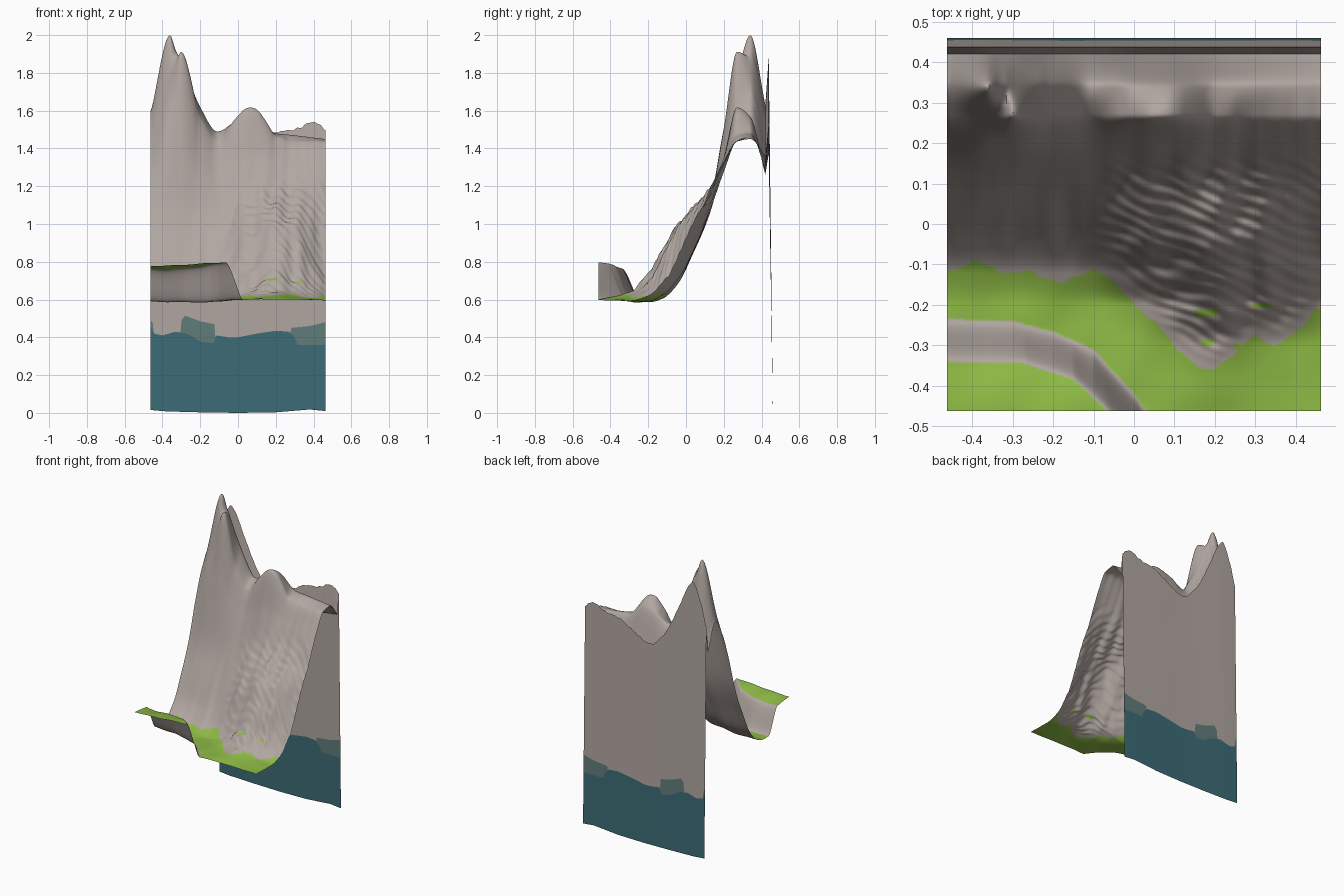
import bpy
import math
from mathutils import Vector, noise

if "Cube" in bpy.data.objects:
    bpy.data.objects.remove(bpy.data.objects["Cube"])

HALF = 0.462


def material(name, rgb):
    m = bpy.data.materials.new(name)
    m.diffuse_color = (*rgb, 1)
    m.use_nodes = True
    m.node_tree.nodes["Principled BSDF"].inputs["Base Color"].default_value = m.diffuse_color
    return m


rock = material("rock", (0.44, 0.385, 0.355))
grass = material("grass", (0.275, 0.50, 0.06))
water = material("deep_teal", (0.046, 0.15, 0.182))
mist = material("pale_teal", (0.12, 0.205, 0.2))


def curve(xs, ys, x):
    """Smooth curve through points that never overshoots them."""
    x = min(max(x, xs[0]), xs[-1])
    i = 0
    while i < len(xs) - 2 and x > xs[i + 1]:
        i += 1

    def slope(k):
        return (ys[k + 1] - ys[k]) / (xs[k + 1] - xs[k])

    def tangent(k):
        if k == 0:
            return slope(0)
        if k == len(xs) - 1:
            return slope(k - 1)
        a, b = slope(k - 1), slope(k)
        return 0 if a * b <= 0 else 2 * a * b / (a + b)

    h = xs[i + 1] - xs[i]
    t = (x - xs[i]) / h
    return ((2*t**3 - 3*t*t + 1) * ys[i] + (t**3 - 2*t*t + t) * h * tangent(i)
            + (3*t*t - 2*t**3) * ys[i + 1] + (t**3 - t*t) * h * tangent(i + 1))


def line(points, x):
    """Straight interpolation along (x, value) points."""
    for (xa, a), (xb, b) in zip(points, points[1:]):
        if x <= xb:
            return a + (b - a) * max(0, x - xa) / (xb - xa)
    return points[-1][1]


def step(t):
    t = min(max(t, 0), 1)
    return t * t * (3 - 2 * t)


# Mountain cross-sections: height at each depth, from valley to back ditch
DEPTHS = [-.46, -.3, -.2, -.12, -.04, .04, .12, .2, .27, .34, .42]
STATIONS = [-.46, -.36, -.33, -.3, -.2, -.11, 0, .08, .2, .3, .46]
SECTIONS = [
    [.59, .59, .59, .61, .69, .85, 1.04, 1.31, 1.50, 1.60, 1.42],
    [.59, .585, .585, .61, .69, .86, 1.07, 1.50, 1.78, 2.00, 1.63],
    [.59, .585, .585, .61, .69, .86, 1.08, 1.51, 1.85, 1.92, 1.61],
    [.59, .585, .585, .61, .69, .86, 1.08, 1.51, 1.91, 1.86, 1.58],
    [.59, .585, .59, .62, .71, .86, 1.05, 1.35, 1.58, 1.62, 1.42],
    [.59, .59, .59, .63, .74, .88, 1.05, 1.28, 1.45, 1.49, 1.33],
    [.60, .60, .61, .70, .85, .98, 1.10, 1.33, 1.57, 1.55, 1.26],
    [.60, .61, .66, .77, .92, 1.04, 1.15, 1.36, 1.62, 1.57, 1.27],
    [.60, .64, .73, .86, 1.00, 1.08, 1.17, 1.33, 1.47, 1.48, 1.29],
    [.60, .62, .70, .84, .98, 1.08, 1.17, 1.32, 1.44, 1.47, 1.33],
    [.595, .59, .62, .70, .83, 1.00, 1.15, 1.33, 1.44, 1.45, 1.36],
]
# Foot of the rock, and the two edges of the river bank
TOE = [(-.46, -.12), (-.4, -.09), (-.33, -.12), (-.25, -.12), (-.17, -.15), (-.1, -.11),
       (-.05, -.14), (0, -.2), (.05, -.24), (.1, -.3), (.15, -.35), (.2, -.36),
       (.25, -.32), (.3, -.28), (.35, -.3), (.4, -.27), (.46, -.21)]
BANK_FOOT = [(-.46, -.235), (-.3, -.24), (-.2, -.265), (-.1, -.31), (0, -.42), (.1, -.56)]
BANK_LIP = [(-.46, -.34), (-.27, -.345), (-.15, -.385), (-.1, -.43), (-.07, -.46), (.1, -.66)]
# Small grassy ledges on the rock: x, y, half width, half depth
LEDGES = [(-.28, -.132, .022, .012), (.18, -.22, .028, .008), (.315, -.203, .02, .006),
          (.18, -.295, .014, .007), (.255, -.305, .012, .008)]
# Upper edge of the back wall
RIM_X = [-.46, -.42, -.36, -.25, -.15, -.03, .1, .22, .3, .4, .46]
RIM_Z = [1.60, 1.76, 1.88, 1.68, 1.48, 1.37, 1.43, 1.49, 1.50, 1.54, 1.50]


def rim(x):
    return curve(RIM_X, RIM_Z, x) + 0.012 * noise.noise(Vector((x * 40, 2, 0)))


def ground(x, y, column):
    z = curve(DEPTHS, column, y)
    # raised meadow at the front left
    foot, lip = line(BANK_FOOT, x), line(BANK_LIP, x)
    raised = step((foot - y) / (foot - lip))
    z += raised * (0.17 + 0.02 * step((-.3 - y) / .16) + 0.015 * step((x + .4) / .3))
    # streaks on the rock face and fine ripples on the right-hand spur
    face = step((y - line(TOE, x)) / .12) * step((.36 - y) / .12)
    z += face * 0.018 * noise.noise(Vector((x * 16, y * 4, 0)))
    spur = face * step((x + .12) / .1) * step((.2 - y) / .1)
    z += spur * 0.004 * math.sin(190 * (y + .4 * x) + 4 * noise.noise(Vector((x * 9, y * 9, 3))))
    z += spur * 0.022 * noise.noise(Vector((x * 14 - y * 8, y * 14 + x * 8, 5)))
    return z + 0.006 * noise.noise(Vector((x * 8, y * 8, 7))) * step((.3 - y) / .1)


def mesh_object(name, verts, faces, mats, indices):
    me = bpy.data.meshes.new(name)
    me.from_pydata(verts, [], faces)
    for m in mats:
        me.materials.append(m)
    for p, i in zip(me.polygons, indices):
        p.material_index = i
    ob = bpy.data.objects.new(name, me)
    bpy.context.collection.objects.link(ob)
    bpy.context.view_layer.objects.active = ob
    ob.select_set(True)
    bpy.ops.object.shade_smooth_by_angle(angle=math.radians(50))
    ob.select_set(False)
    return ob


def is_rock(x, y):
    if any(abs(x - a) < w and abs(y - b) < d for a, b, w, d in LEDGES):
        return False
    if y > line(TOE, x) + 0.012 * noise.noise(Vector((x * 25, y * 25, 1))):
        return True
    return line(BANK_LIP, x) < y < line(BANK_FOOT, x)


# Terrain sheet: meadow, valley, mountain and the ditch up to the wall rim
N = 170
xs = [-HALF + 2 * HALF * i / N for i in range(N + 1)]
ys = [-HALF + (.42 + HALF) * j / N for j in range(N + 1)]
verts, faces, indices = [], [], []
for x in xs:
    column = [curve(STATIONS, [s[k] for s in SECTIONS], x) for k in range(len(DEPTHS))]
    verts += [(x, y, ground(x, y, column)) for y in ys]
    verts.append((x, .438, rim(x)))
rows = N + 2
for i in range(N):
    for j in range(rows - 1):
        a = i * rows + j
        faces.append((a, a + rows, a + rows + 1, a + 1))
        cy = .43 if j >= N else (ys[j] + ys[j + 1]) / 2
        indices.append(0 if is_rock((xs[i] + xs[i + 1]) / 2, cy) else 1)
mesh_object("terrain", verts, faces, [rock, grass], indices)

# Back wall: teal base, pale patches, rock above
WATERLINE = [(-.46, .45), (-.445, .42), (-.4, .41), (-.33, .43), (-.27, .42), (-.22, .39),
             (-.19, .375), (-.13, .37), (-.115, .41), (-.05, .4), (0, .4), (.1, .42),
             (.2, .435), (.27, .43), (.3, .4), (.315, .36), (.46, .36)]
PATCH_TOP = [(-.46, .49), (-.45, .47), (-.445, 0), (-.305, 0), (-.3, .49), (-.28, .515),
             (-.2, .485), (-.125, .47), (-.115, 0), (.26, 0), (.28, .45), (.38, .46), (.46, .48)]
BASE = [(-.46, .015), (-.38, .008), (-.2, .003), (0, 0), (.2, .003), (.38, .018), (.46, .01)]
verts, faces, indices = [], [], []
for x in xs:
    top, low = rim(x), line(WATERLINE, x)
    for z in (line(BASE, x), low, max(low, line(PATCH_TOP, x)), top):
        verts.append((x, .46 - .022 * z / top, z))
for i in range(N):
    for j in range(3):
        a = i * 4 + j
        quad = [a, a + 1, a + 5, a + 4]
        # drop collapsed sides where there is no patch
        unique = [v for k, v in enumerate(quad)
                  if (Vector(verts[v]) - Vector(verts[quad[k - 1]])).length > 1e-5]
        if len(unique) > 2:
            faces.append(unique)
            indices.append(j)
mesh_object("back_wall", verts, faces, [water, mist, rock], indices)
